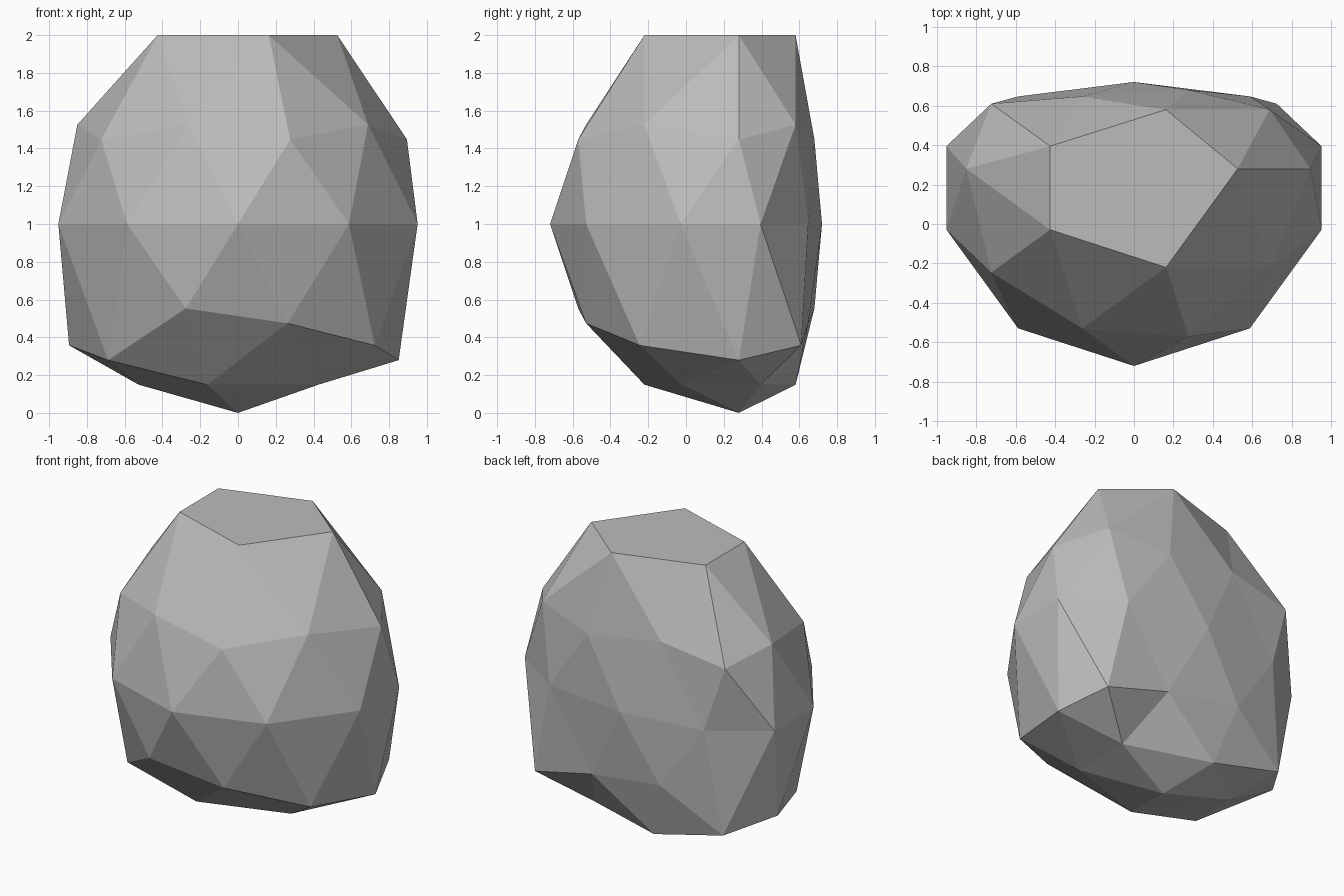
import bpy

if "Cube" in bpy.data.objects:
    bpy.data.objects.remove(bpy.data.objects["Cube"])

CENTRE_Y = 0.28

# Flattening of the back half: sphere depth -> rock depth
BACK = [(0.0, 0.0), (0.309, 0.115), (0.50, 0.30), (0.526, 0.33),
        (0.809, 0.367), (0.851, 0.40), (1.0, 0.44)]


def flatten_back(y):
    for (a, fa), (b, fb) in zip(BACK, BACK[1:]):
        if y <= b:
            return fa + (fb - fa) * (y - a) / (b - a)
    return BACK[-1][1]


# Faceted boulder from a low-poly sphere
bpy.ops.mesh.primitive_ico_sphere_add(subdivisions=2, radius=1)
rock = bpy.context.object
rock.name = "boulder"

for v in rock.data.vertices:
    x, y, z = v.co
    # Flat top
    if z > 0.8:
        z = 1.0
    # Sagging lower sides, giving a sharp edge to the underside
    elif -0.6 < z < -0.4 and abs(y) < 0.7:
        z -= 0.195
    # Flat, slightly dented back
    if y > 0.001:
        y = flatten_back(y)
    v.co = (x, y + CENTRE_Y, z + 1)

# Grey stone
stone = bpy.data.materials.new("grey stone")
stone.diffuse_color = (0.5, 0.5, 0.5, 1)
stone.use_nodes = True
stone.node_tree.nodes["Principled BSDF"].inputs["Base Color"].default_value = stone.diffuse_color
rock.data.materials.append(stone)
bpy.ops.object.shade_flat()
